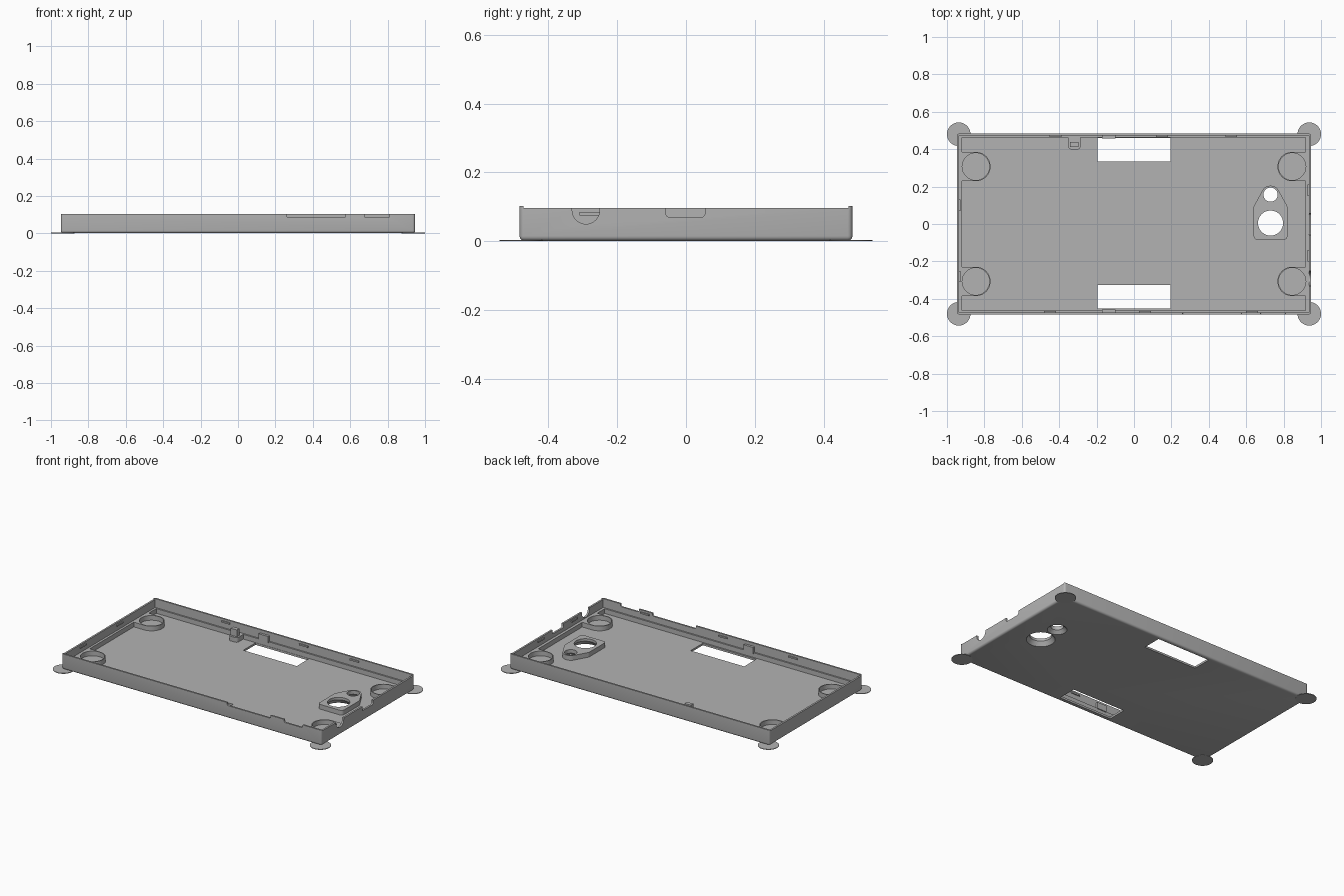
import bpy, bmesh
from math import pi, cos, sin
from mathutils import Matrix

if "Cube" in bpy.data.objects:
    bpy.data.objects.remove(bpy.data.objects["Cube"])

grey = bpy.data.materials.new("grey plastic")
grey.use_nodes = True
COLOUR = (0.45, 0.45, 0.45, 1)
grey.diffuse_color = COLOUR
grey.node_tree.nodes["Principled BSDF"].inputs["Base Color"].default_value = COLOUR

HX, HY = 0.947, 0.484      # half size of the tray
RIM, END_RIM = 0.103, 0.097
FLOOR, LEDGE = 0.014, 0.045


def make(name, bm):
    bmesh.ops.recalc_face_normals(bm, faces=bm.faces)
    mesh = bpy.data.meshes.new(name)
    bm.to_mesh(mesh)
    bm.free()
    mesh.materials.append(grey)
    ob = bpy.data.objects.new(name, mesh)
    bpy.context.scene.collection.objects.link(ob)
    return ob


def box(name, x0, x1, y0, y1, z0, z1):
    bm = bmesh.new()
    size = Matrix.Diagonal((x1 - x0, y1 - y0, z1 - z0, 1))
    place = Matrix.Translation(((x0 + x1) / 2, (y0 + y1) / 2, (z0 + z1) / 2))
    bmesh.ops.create_cube(bm, size=1, matrix=place @ size)
    return make(name, bm)


def arc(cx, cy, r, start, end, steps=8):
    angles = [start + (end - start) * i / steps for i in range(steps + 1)]
    return [(cx + r * cos(a), cy + r * sin(a)) for a in angles]


def prism(name, points, low, high, axis="z"):
    """Extrude an outline; for x and y the outline's second value is height."""
    place = {"z": lambda u, v, w: (u, v, w),
             "x": lambda u, v, w: (w, u, v),
             "y": lambda u, v, w: (u, w, v)}[axis]
    bm = bmesh.new()
    face = bm.faces.new([bm.verts.new(place(u, v, low)) for u, v in points])
    top = bmesh.ops.extrude_face_region(bm, geom=[face], use_keep_orig=True)["geom"]
    bmesh.ops.translate(bm, verts=[v for v in top if isinstance(v, bmesh.types.BMVert)],
                        vec=place(0, 0, high - low))
    return make(name, bm)


def cone(name, x, y, r0, r1, z0, z1):
    bm = bmesh.new()
    bmesh.ops.create_cone(bm, cap_ends=True, segments=48, radius1=r0, radius2=r1,
                          depth=z1 - z0, matrix=Matrix.Translation((x, y, (z0 + z1) / 2)))
    return make(name, bm)


def boolean(target, tool, operation="DIFFERENCE"):
    mod = target.modifiers.new("cut", "BOOLEAN")
    mod.operation, mod.solver, mod.object = operation, "EXACT", tool
    tool.hide_render = True
    bpy.context.view_layer.update()
    bpy.context.view_layer.objects.active = target
    bpy.ops.object.modifier_apply(modifier=mod.name)
    bpy.data.objects.remove(tool)


def notch(name, a, b, z, r, low, high, axis):
    """Cutter with rounded lower corners, open at the rim."""
    skip = 1 if b - a < 2 * r + 0.001 else 0
    outline = ([(b, 0.2), (a, 0.2)] + arc(a + r, z + r, r, pi, 1.5 * pi)
               + arc(b - r, z + r, r, 1.5 * pi, 2 * pi)[skip:])
    return prism(name, outline, low, high, axis)


# Tray body with rounded lower and upright edges
tray = box("tray_shell", -HX, HX, -HY, HY, 0.001, RIM)
bm = bmesh.new()
bm.from_mesh(tray.data)
soft = [e for e in bm.edges if min(v.co.z for v in e.verts) < 0.05]
bmesh.ops.bevel(bm, geom=soft, offset=0.014, segments=4, profile=0.5, affect="EDGES")
bm.to_mesh(tray.data)
bm.free()

# Stepped cavity: thin wall above, ledge below
boolean(tray, box("upper_cavity", -0.935, 0.935, -0.473, 0.473, LEDGE, 0.2))
boolean(tray, box("lower_cavity", -0.92, 0.917, -0.463, 0.463, FLOOR, 0.06))
boolean(tray, box("end_rim_cut", -1, 1, -0.473, 0.473, END_RIM, 0.2))

# Round corner pockets joined to the ledge
for sx in (-1, 1):
    for sy in (-1, 1):
        outline = [(sx * u, sy * v) for u, v in
                   [(0.94, 0.385), (0.94, 0.229)]
                   + arc(0.845, 0.307, 0.078, 1.5 * pi, 0.5 * pi, 20)]
        boolean(tray, prism("pocket_block", outline, 0.008, LEDGE), "UNION")
        boolean(tray, cone("pocket_hole", sx * 0.846, sy * 0.307, 0.0725, 0.0725, FLOOR, 0.08))

# Raised camera pad with a narrowed end
pad = (arc(0.66, -0.065, 0.02, pi, 1.5 * pi) + arc(0.80, -0.065, 0.02, 1.5 * pi, 2 * pi)
       + arc(0.80, 0.09, 0.02, 0, 0.2 * pi, 4) + arc(0.73, 0.155, 0.05, 0.2 * pi, 0.8 * pi, 12)
       + arc(0.66, 0.09, 0.02, 0.8 * pi, pi, 4))
boolean(tray, prism("camera_pad", pad, 0.008, LEDGE), "UNION")
for y, r, flare, depth in ((0.005, 0.067, 0.087, 0.03), (0.157, 0.038, 0.06, 0.022)):
    boolean(tray, cone("lens_bore", 0.73, y, r, r, -0.02, 0.1))
    boolean(tray, cone("lens_flare", 0.73, y, flare, r - 0.001, 0, depth))

# Floor windows and rim notches
for y0, y1 in ((0.333, 0.461), (-0.453, -0.327)):
    boolean(tray, box("floor_window", -0.195, 0.195, y0, y1, -0.05, 0.03))
for a, b in ((0.26, 0.575), (0.675, 0.81)):
    boolean(tray, notch("front_notch", a, b, 0.084, 0.01, -0.6, -0.462, "y"))
boolean(tray, notch("end_notch", -0.058, 0.055, 0.07, 0.01, 0.9, 1.1, "x"))
boolean(tray, notch("cable_notch", -0.331, -0.251, 0.05, 0.04, 0.9, 1.1, "x"))

# Flat anchor discs under the corners
for i, (sx, sy) in enumerate(((-1, -1), (1, -1), (-1, 1), (1, 1))):
    cone(f"corner_disc_{i}", sx * 0.937, sy * 0.48, 0.063, 0.063, 0, 0.004)

# Post with a rounded foot beside the back wall
foot = ([(-0.285, 0.47), (-0.352, 0.47)] + arc(-0.332, 0.418, 0.02, pi, 1.5 * pi)
        + arc(-0.305, 0.418, 0.02, 1.5 * pi, 2 * pi))
prism("post_foot", foot, 0.01, LEDGE)
box("post", -0.342, -0.297, 0.412, 0.438, LEDGE - 0.005, 0.09)

# Wall blocks and small snap ridges near the rim
for side, sy, xs in (("back", 1, (-0.42, 0.15, 0.52)), ("front", -1, (-0.45, 0.06, 0.63))):
    ys = sorted((sy * 0.457, sy * 0.476))
    box(side + "_block", -0.17, -0.10, *ys, 0.04, 0.082)
    for i, x in enumerate(xs):
        ys = sorted((sy * 0.466, sy * 0.476))
        box(f"{side}_ridge_{i}", x - 0.032, x + 0.032, *ys, 0.08, 0.09)
for side, sx, ys in (("left", 1, (0.18, -0.17)), ("right", -1, (0.1, -0.28))):
    for i, y in enumerate(ys):
        xs = sorted((sx * 0.927, sx * 0.938))
        box(f"{side}_ridge_{i}", *xs, y - 0.03, y + 0.03, 0.075, 0.085)

# Smooth the curves, keep the corners crisp
bpy.context.view_layer.update()
for ob in bpy.context.scene.collection.objects:
    ob.select_set(ob.type == "MESH")
bpy.context.view_layer.objects.active = tray
bpy.ops.object.shade_smooth_by_angle(angle=0.6)
